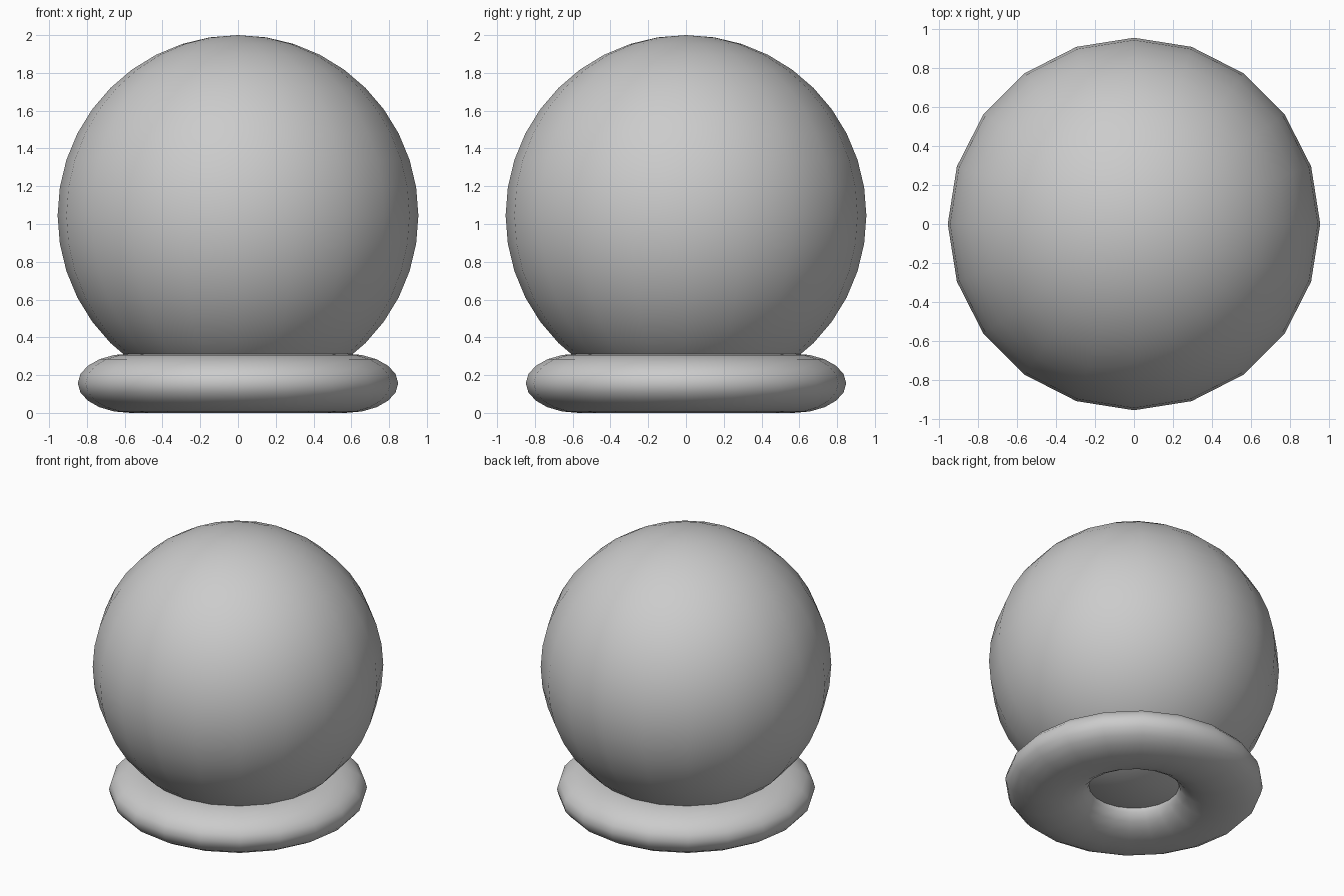
import bpy
import bmesh
import math

if "Cube" in bpy.data.objects:
    bpy.data.objects.remove(bpy.data.objects["Cube"])

SIDES = 20


def smooth(obj):
    for p in obj.data.polygons:
        p.use_smooth = True


# Globe: round ball resting in the ring
bpy.ops.mesh.primitive_uv_sphere_add(segments=SIDES, ring_count=20,
                                     radius=0.955, location=(0, 0, 1.045))
globe = bpy.context.object
globe.name = "globe"
smooth(globe)

# Base ring: flattened torus with an open centre
bpy.ops.mesh.primitive_torus_add(major_segments=SIDES, minor_segments=20,
                                 major_radius=0.57, minor_radius=0.278,
                                 location=(0, 0, 0.157))
ring = bpy.context.object
ring.name = "base_ring"
ring.scale.z = 0.157 / 0.278
bpy.ops.object.transform_apply(location=False, rotation=False, scale=True)
smooth(ring)
